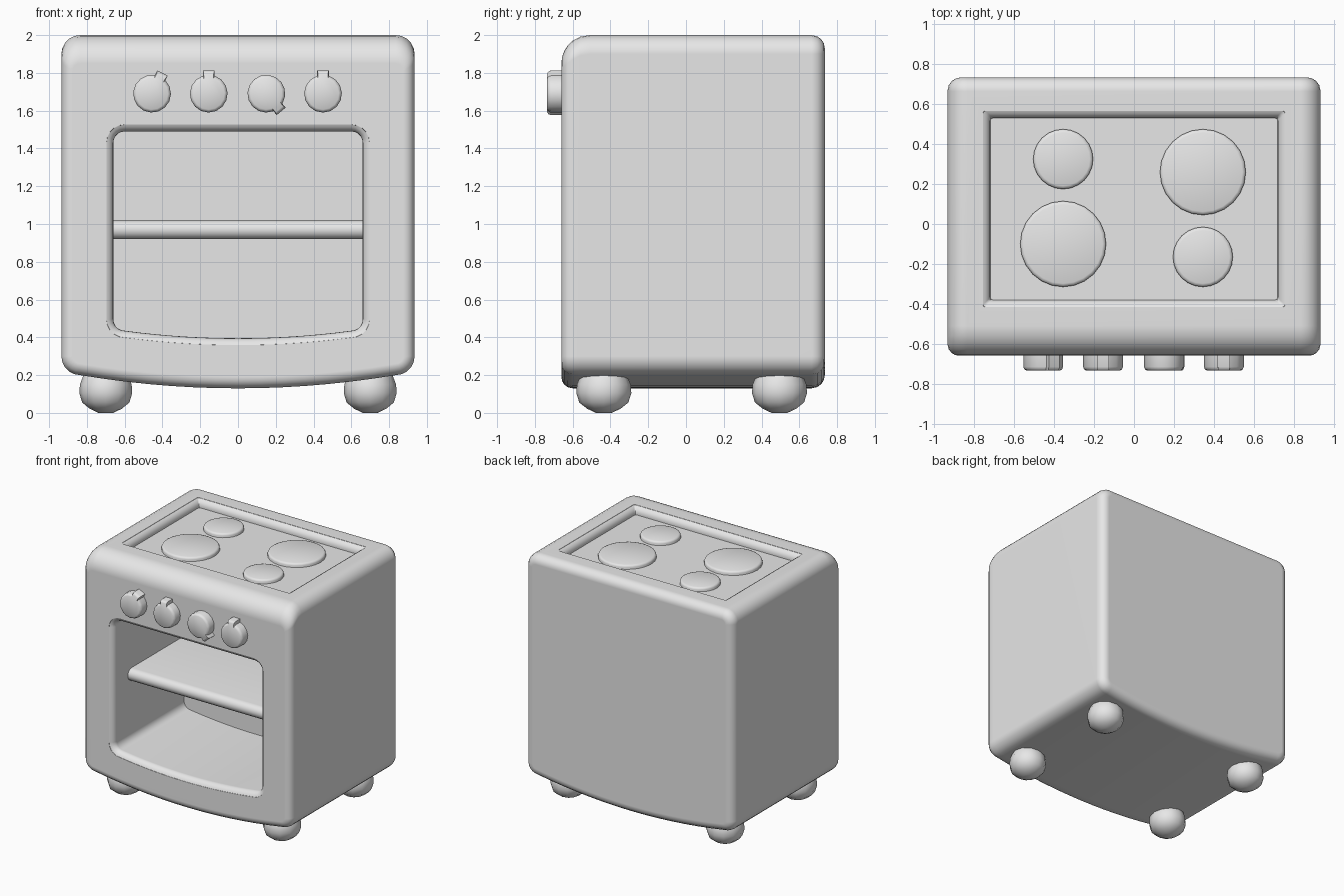
import bpy
import bmesh
from math import cos, sin, pi, radians, sqrt

cube = bpy.data.objects.get("Cube")
if cube:
    bpy.data.objects.remove(cube, do_unlink=True)

grey = bpy.data.materials.new("plain_grey")
grey.use_nodes = True
grey.diffuse_color = (0.8, 0.8, 0.8, 1)
grey.node_tree.nodes["Principled BSDF"].inputs["Base Color"].default_value = (0.8, 0.8, 0.8, 1)


def loft(name, rings):
    """Skin a list of equal rings and cap both ends."""
    bm = bmesh.new()
    rows = [[bm.verts.new(p) for p in ring] for ring in rings]
    n = len(rows[0])
    for a, b in zip(rows, rows[1:]):
        for i in range(n):
            j = (i + 1) % n
            bm.faces.new((a[i], a[j], b[j], b[i]))
    bm.faces.new(rows[0])
    bm.faces.new(rows[-1])
    bmesh.ops.recalc_face_normals(bm, faces=bm.faces)
    mesh = bpy.data.meshes.new(name)
    bm.to_mesh(mesh)
    bm.free()
    mesh.materials.append(grey)
    obj = bpy.data.objects.new(name, mesh)
    bpy.context.collection.objects.link(obj)
    return obj


def activate(obj):
    bpy.ops.object.select_all(action="DESELECT")
    obj.select_set(True)
    bpy.context.view_layer.objects.active = obj


def smooth(obj, angle=35):
    activate(obj)
    bpy.ops.object.shade_smooth_by_angle(angle=radians(angle))


def carve(obj, cutter):
    cutter.hide_render = True
    mod = obj.modifiers.new("carve", "BOOLEAN")
    mod.operation = "DIFFERENCE"
    mod.solver = "EXACT"
    mod.object = cutter
    activate(obj)
    bpy.ops.object.modifier_apply(modifier=mod.name)
    bpy.data.objects.remove(cutter, do_unlink=True)


def outline(w, low, high, r, sag=0.0, steps=5, base_steps=14):
    """Rounded rectangle whose lower edge bows down by sag."""
    pts = []

    def corner(cx, cz, start):
        for i in range(steps + 1):
            a = start + pi / 2 * i / steps
            pts.append((cx + r * cos(a), cz + r * sin(a)))

    k = w - r
    corner(k, high - r, 0)
    corner(-k, high - r, pi / 2)
    corner(-k, low + sag + r, pi)
    for i in range(1, base_steps):
        t = -1 + 2 * i / base_steps
        pts.append((k * t, low + sag * t * t))
    corner(k, low + sag + r, 1.5 * pi)
    return pts


def inset(d, r):
    """Inset of a round edge of radius r at depth d."""
    return r - sqrt(r * r - (r - d) ** 2) if d < r else 0.0


def circle(r, n):
    return [(r * cos(2 * pi * i / n), r * sin(2 * pi * i / n)) for i in range(n)]


# Body: bowed rounded box with a softer upper front edge
FRONT, BACK = -0.66, 0.735


def body_ring(y, side, top):
    pts = outline(0.935 - side, 0.13 + side, 2 - top, max(0.1 - side, 0.035), 0.07)
    return [(x, y, z) for x, z in pts]


rings = [body_ring(FRONT + d, inset(d, 0.06), inset(d, 0.15))
         for d in (0, 0.004, 0.015, 0.033, 0.06, 0.1, 0.15)]
rings += [body_ring(BACK - d, inset(d, 0.07), inset(d, 0.07))
          for d in (0.07, 0.04, 0.018, 0.005, 0)]
body = loft("oven_body", rings)

# Oven cavity with a rolled rim
LIP = 0.05


def cavity_ring(y, g):
    return [(x, y, z) for x, z in outline(0.66 + g, 0.395 - g, 1.49 + g, 0.06 + g, 0.04)]


rings = [cavity_ring(FRONT - 0.05, LIP)]
rings += [cavity_ring(FRONT + d, inset(d, LIP)) for d in (0.002, 0.008, 0.02, 0.035, LIP)]
rings.append(cavity_ring(0.25, 0))
carve(body, loft("cavity_cutter", rings))


# Hob recess with a rolled rim
def hob_ring(z, g):
    return [(x, y, z) for x, y in outline(0.72 + g, -0.38 - g, 0.53 + g, 0.012, 0, 2, 2)]


rings = [hob_ring(2.05, LIP)]
rings += [hob_ring(2 - d, inset(d, LIP)) for d in (0.002, 0.008, 0.02, 0.035, LIP)]
rings.append(hob_ring(1.94, 0))
carve(body, loft("hob_cutter", rings))
smooth(body)
weighted = body.modifiers.new("even_shading", "WEIGHTED_NORMAL")
weighted.keep_sharp = True

# Shelf with a rounded front edge
profile = [(0.27, 1.02)]
profile += [(-0.42 - 0.05 * sin(a * pi / 8), 0.97 + 0.05 * cos(a * pi / 8)) for a in range(9)]
profile.append((0.27, 0.92))
smooth(loft("oven_shelf", [[(x, y, z) for y, z in profile] for x in (-0.68, 0.68)]))

# Hot plates
for name, cx, cy, r in (("front_left_burner", 0.345, -0.165, 0.15),
                        ("back_left_burner", 0.345, 0.26, 0.215),
                        ("front_right_burner", -0.355, -0.1, 0.215),
                        ("back_right_burner", -0.355, 0.325, 0.15)):
    rings = [[(cx + x, cy + y, z) for x, y in circle(r - g, 24)]
             for z, g in ((1.92, 0), (1.957, 0), (1.967, 0.005), (1.972, 0.017))]
    smooth(loft(name, rings), 50)


# Control knobs with a pointer tab
def knob_outline(turn, shrink):
    pts = []
    for i in range(15):
        a = turn + radians(18 + 324 * i / 14)
        pts.append(((0.1 - shrink) * cos(a), (0.1 - shrink) * sin(a)))
    for side in (-1, 1):
        a = turn + side * radians(14)
        pts.append(((0.126 - shrink) * cos(a), (0.126 - shrink) * sin(a)))
    return pts


for i, (cx, turn) in enumerate(((-0.455, 63), (-0.155, 90), (0.15, -50), (0.45, 90))):
    rings = [[(cx + x, y, 1.69 + z) for x, z in knob_outline(radians(turn), g)]
             for y, g in ((-0.63, 0), (-0.715, 0), (-0.728, 0.005), (-0.735, 0.016))]
    smooth(loft(f"knob_{i + 1}", rings), 50)

# Round feet
for side, x0 in (("left", 0.7), ("right", -0.7)):
    for end, y0 in (("front", -0.435), ("back", 0.495)):
        rings = [[(x0 + x, y0 + y * 1.04, z) for x, y in circle(r, 12)]
                 for r, z in ((0.04, 0), (0.085, 0.022), (0.125, 0.055), (0.14, 0.105),
                              (0.137, 0.15), (0.118, 0.2), (0.09, 0.24))]
        smooth(loft(f"{end}_{side}_foot", rings), 60)
